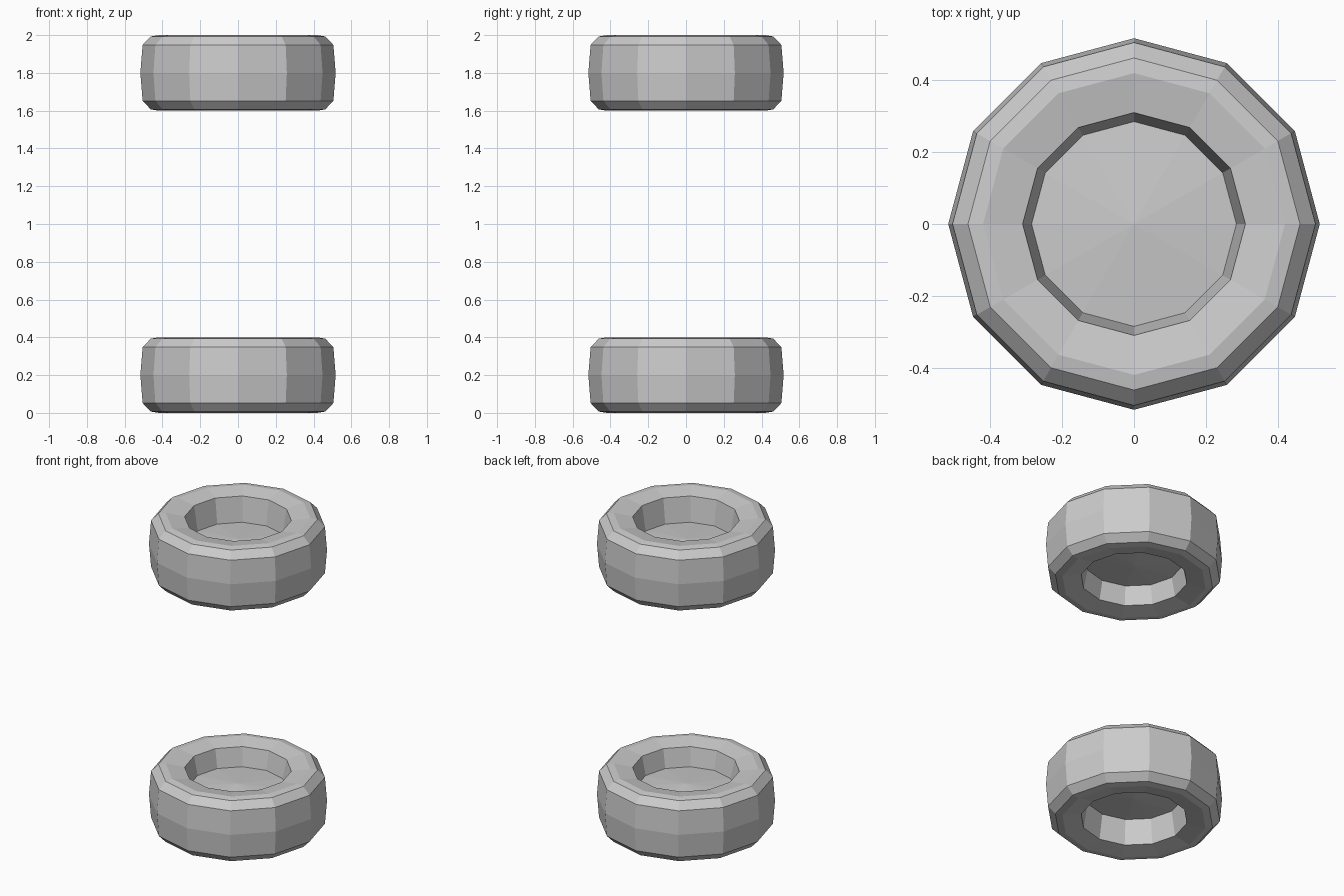
import bpy, bmesh, math

if "Cube" in bpy.data.objects:
    bpy.data.objects.remove(bpy.data.objects["Cube"])

SIDES = 12

# wheel cross-section (radius, height) from upper hub centre round to lower hub centre
tread = [(0.31, 0.18), (0.42, 0.20), (0.462, 0.193), (0.505, 0.148)]
profile = ([(0, 0.088), (0.285, 0.063)] + tread + [(0.517, 0)]
           + [(r, -z) for r, z in reversed(tread)]
           + [(0.285, -0.024), (0, -0.049)])


def wheel(name, centre_z, flip):
    """Lathe the cross-section around z; flip mirrors the off-centre hub."""
    bm = bmesh.new()
    rings = []
    for r, z in profile:
        z = z * flip
        if r == 0:
            rings.append([bm.verts.new((0, 0, z))] * SIDES)
        else:
            rings.append([bm.verts.new((r * math.cos(2 * math.pi * i / SIDES),
                                        r * math.sin(2 * math.pi * i / SIDES), z))
                          for i in range(SIDES)])
    for a, b in zip(rings, rings[1:]):
        for i in range(SIDES):
            j = (i + 1) % SIDES
            bm.faces.new(list(dict.fromkeys((a[i], b[i], b[j], a[j]))))
    bmesh.ops.recalc_face_normals(bm, faces=bm.faces)
    mesh = bpy.data.meshes.new(name)
    bm.to_mesh(mesh)
    bm.free()
    obj = bpy.data.objects.new(name, mesh)
    obj.location.z = centre_z
    bpy.context.collection.objects.link(obj)


# mirrored pair of wheels on a vertical axle line
wheel("lower_wheel", 0.2, 1)
wheel("upper_wheel", 1.8, -1)
